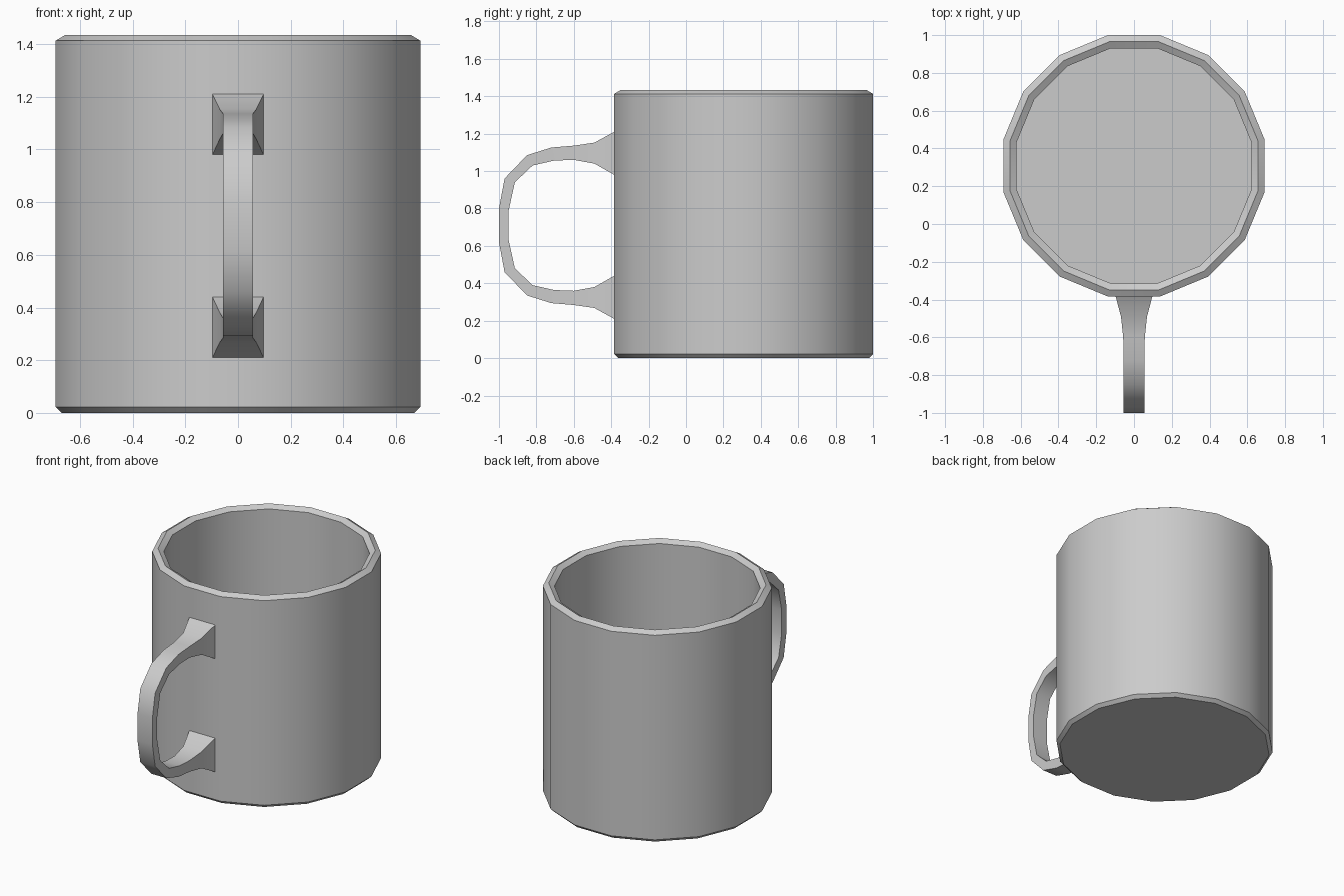
import bpy, bmesh, math

if "Cube" in bpy.data.objects:
    bpy.data.objects.remove(bpy.data.objects["Cube"])

SIDES = 16
CY = 0.308                                # cup axis
FLAT = 1 / math.cos(math.pi / SIDES)      # across-flats radius -> corner radius


def loft(name, rings, cap_first=False, cap_last=False):
    """Skin a list of closed point rings into one mesh object."""
    bm = bmesh.new()
    loops = [[bm.verts.new(p) for p in ring] for ring in rings]
    for a, b in zip(loops, loops[1:]):
        n = len(a)
        for i in range(n):
            j = (i + 1) % n
            bm.faces.new((a[i], a[j], b[j], b[i]))
    if cap_first:
        bm.faces.new(loops[0][::-1])
    if cap_last:
        bm.faces.new(loops[-1])
    bmesh.ops.recalc_face_normals(bm, faces=bm.faces)
    mesh = bpy.data.meshes.new(name)
    bm.to_mesh(mesh)
    bm.free()
    obj = bpy.data.objects.new(name, mesh)
    bpy.context.collection.objects.link(obj)
    bpy.ops.object.select_all(action='DESELECT')
    bpy.context.view_layer.objects.active = obj
    obj.select_set(True)
    bpy.ops.object.shade_smooth_by_angle(angle=math.radians(40))
    return obj


def circle(r, z):
    pts = []
    for i in range(SIDES):
        a = 2 * math.pi * (i + 0.5) / SIDES
        pts.append((r * FLAT * math.cos(a), CY + r * FLAT * math.sin(a), z))
    return pts


# Cup: base, outer wall, ridged rim, inner wall, inner floor
profile = [(0.67, 0), (0.692, 0.022), (0.692, 1.413), (0.657, 1.434),
           (0.622, 1.413), (0.622, 0.07)]
loft("cup", [circle(r, z) for r, z in profile], True, True)

# Handle: rectangular sections (outer y, z, inner y, z, half width), mirrored in z
MID = 0.71
half = [(-0.384, 1.210, -0.384, 0.980, 0.097),
        (-0.490, 1.152, -0.490, 1.040, 0.069),
        (-0.600, 1.136, -0.600, 1.060, 0.057),
        (-0.720, 1.126, -0.705, 1.056, 0.056),
        (-0.850, 1.085, -0.820, 1.030, 0.056),
        (-0.970, 0.960, -0.915, 0.940, 0.056),
        (-1.000, 0.800, -0.948, 0.790, 0.056)]
lower = [(a, 2 * MID - b, c, 2 * MID - d, w) for a, b, c, d, w in reversed(half)]
loft("handle", [[(-w, a, b), (w, a, b), (w, c, d), (-w, c, d)]
                for a, b, c, d, w in half + lower])
